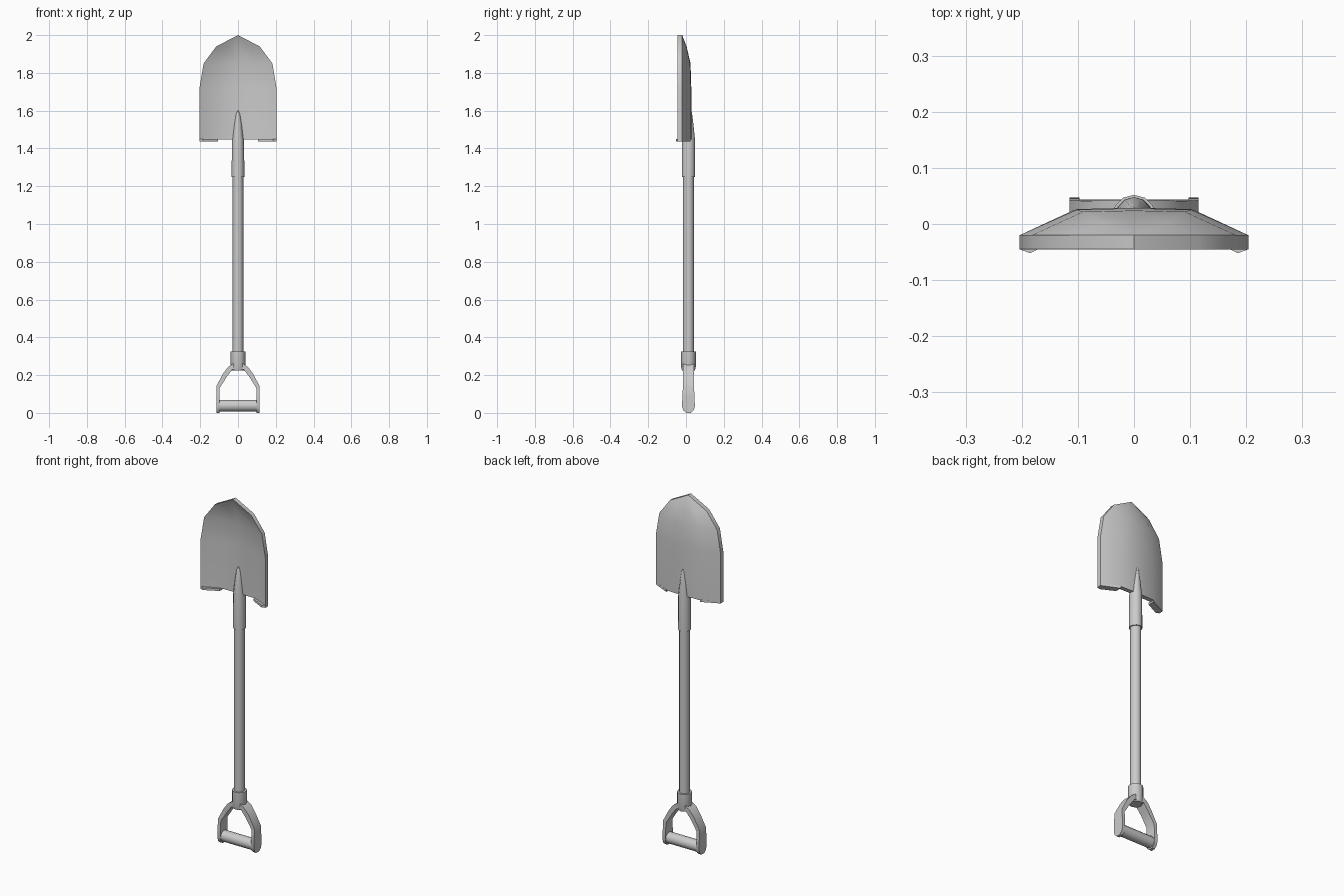
import bpy, bmesh, math

if "Cube" in bpy.data.objects:
    bpy.data.objects.remove(bpy.data.objects["Cube"], do_unlink=True)

GREY = (0.6, 0.6, 0.6, 1)
grey = bpy.data.materials.new("light grey")
grey.use_nodes = True
grey.diffuse_color = GREY
grey.node_tree.nodes["Principled BSDF"].inputs["Base Color"].default_value = GREY

AXIS_Y = 0.013  # depth of the shaft axis


def finish(name, bm, angle=40):
    bmesh.ops.remove_doubles(bm, verts=bm.verts, dist=0.0005)
    bmesh.ops.recalc_face_normals(bm, faces=bm.faces)
    mesh = bpy.data.meshes.new(name)
    bm.to_mesh(mesh)
    bm.free()
    mesh.materials.append(grey)
    obj = bpy.data.objects.new(name, mesh)
    bpy.context.collection.objects.link(obj)
    bpy.ops.object.select_all(action="DESELECT")
    obj.select_set(True)
    bpy.context.view_layer.objects.active = obj
    bpy.ops.object.shade_smooth_by_angle(angle=math.radians(angle))
    return obj


def loft(name, loops, angle=40):
    """Skin a list of equal-length closed loops and cap both ends."""
    bm = bmesh.new()
    rings = [[bm.verts.new(p) for p in loop] for loop in loops]
    n = len(rings[0])
    for a, b in zip(rings, rings[1:]):
        for i in range(n):
            j = (i + 1) % n
            bm.faces.new((a[i], a[j], b[j], b[i]))
    bm.faces.new(rings[0])
    bm.faces.new(rings[-1])
    return finish(name, bm, angle)


def upright(name, sections, sides=12):
    """Round part along z from (z, x radius, y radius, y centre)."""
    turn = [2 * math.pi * i / sides for i in range(sides)]
    return loft(name, [[(rx * math.cos(t), cy + ry * math.sin(t), z) for t in turn]
                       for z, rx, ry, cy in sections])


# Shaft, upper socket tapering over the blade, lower collar
upright("shaft", [(0.28, 0.028, 0.029, AXIS_Y), (1.3, 0.028, 0.029, AXIS_Y)])
upright("socket", [(1.25, 0.034, 0.035, AXIS_Y), (1.44, 0.032, 0.035, AXIS_Y),
                   (1.53, 0.021, 0.026, 0.013), (1.585, 0.012, 0.018, 0.014),
                   (1.6, 0.004, 0.014, 0.015)])
upright("handle_collar", [(0.225, 0.034, 0.034, AXIS_Y), (0.245, 0.039, 0.039, AXIS_Y),
                          (0.325, 0.039, 0.039, AXIS_Y)])

# Grip bar across the handle
turn = [2 * math.pi * i / 12 for i in range(12)]
loft("grip_bar", [[(x, AXIS_Y + 0.031 * math.cos(t), 0.038 + 0.031 * math.sin(t)) for t in turn]
                  for x in (-0.105, 0.105)])

# Handle arms: outer x, outer z, inner x, inner z, half depth
arm = [(0.025, 0.262, 0.01, 0.23, 0.03), (0.053, 0.243, 0.03, 0.23, 0.03),
       (0.08, 0.207, 0.058, 0.193, 0.028), (0.115, 0.14, 0.097, 0.132, 0.029),
       (0.115, 0.09, 0.097, 0.09, 0.032), (0.115, 0.033, 0.097, 0.033, 0.034),
       (0.115, 0.013, 0.097, 0.013, 0.027), (0.115, 0.0, 0.097, 0.0, 0.012)]
for side, label in ((1, "left"), (-1, "right")):
    loft(label + "_handle_arm",
         [[(side * ox, AXIS_Y - d, oz), (side * ox, AXIS_Y + d, oz),
           (side * ix, AXIS_Y + d, iz), (side * ix, AXIS_Y - d, iz)]
          for ox, oz, ix, iz, d in arm], 35)

# Dished blade: z, half width, back depth at the middle
rows = [(1.447, 0.204, 0.029), (1.72, 0.204, 0.028), (1.85, 0.182, 0.024),
        (1.94, 0.115, 0.003), (2.0, 0.0, -0.02)]
RIM, THICK = -0.02, 0.025
columns = [(-1, 0), (-0.5, 0.95), (0, 1), (0.5, 0.95), (1, 0)]
loops = []
for z, half, crest in rows:
    back = [(u * half, RIM + (crest - RIM) * f, z) for u, f in columns]
    front = [(x, y - THICK, z) for x, y, z in reversed(back)]
    loops.append(back + front)
loft("blade", loops, 40)

# Foot rests along the lower shoulders
step = [(0.107, 0.025), (0.204, -0.02), (0.204, -0.045), (0.185, -0.052), (0.107, -0.012)]
for side, label in ((1, "left"), (-1, "right")):
    loft(label + "_foot_rest", [[(side * x, y, z) for x, y in step] for z in (1.437, 1.45)], 30)
